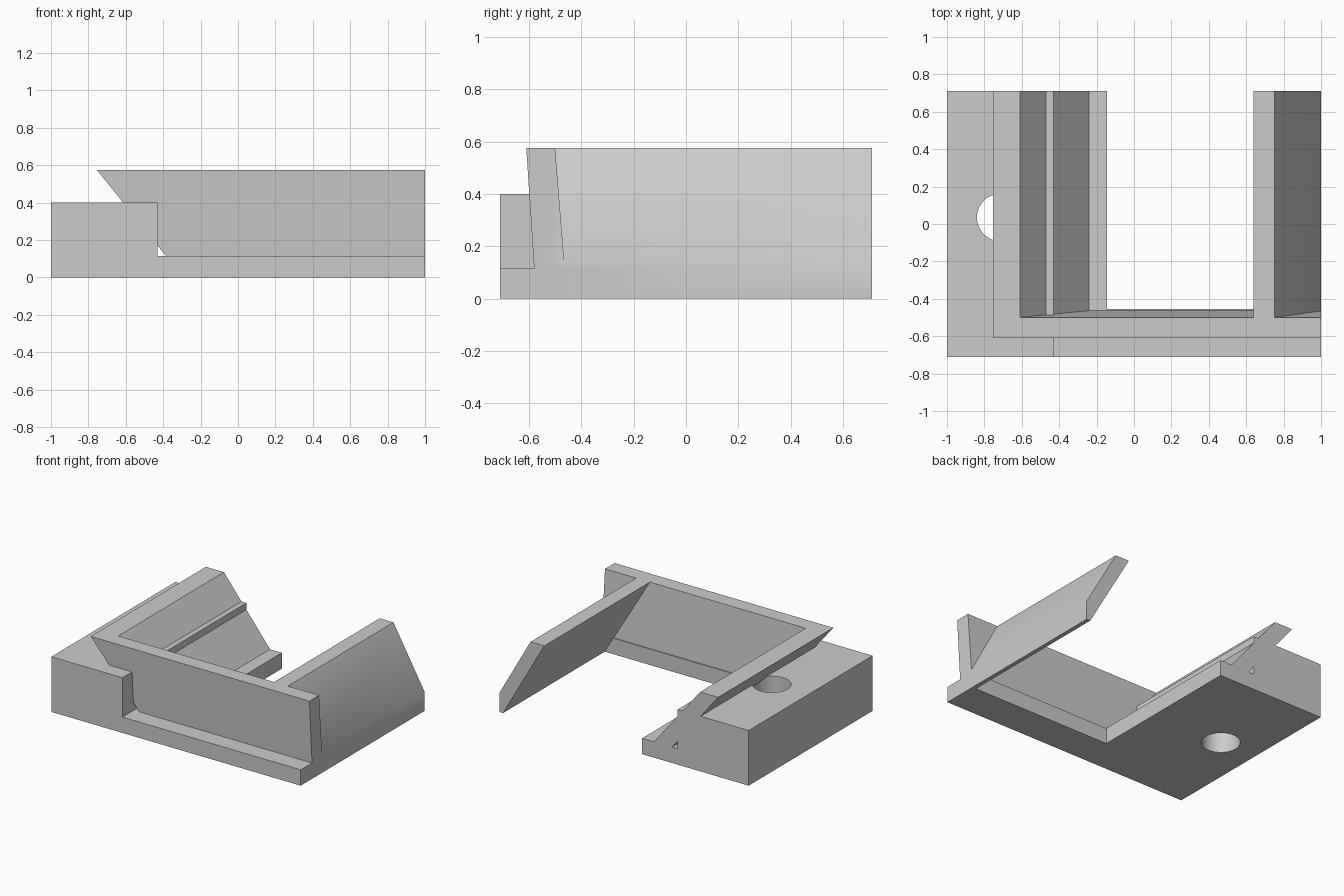
import bpy, bmesh

if "Cube" in bpy.data.objects:
    bpy.data.objects.remove(bpy.data.objects["Cube"])

GREY = bpy.data.materials.new("light grey")
GREY.diffuse_color = (0.6, 0.6, 0.6, 1)
GREY.use_nodes = True
GREY.node_tree.nodes["Principled BSDF"].inputs["Base Color"].default_value = GREY.diffuse_color


def loft(name, ring_a, ring_b):
    """Solid between two matching rings of points."""
    bm = bmesh.new()
    a = [bm.verts.new(p) for p in ring_a]
    b = [bm.verts.new(p) for p in ring_b]
    n = len(a)
    bm.faces.new(a)
    bm.faces.new(b[::-1])
    for i in range(n):
        j = (i + 1) % n
        bm.faces.new((a[j], a[i], b[i], b[j]))
    bmesh.ops.recalc_face_normals(bm, faces=bm.faces[:])
    me = bpy.data.meshes.new(name)
    bm.to_mesh(me)
    bm.free()
    me.materials.append(GREY)
    ob = bpy.data.objects.new(name, me)
    bpy.context.collection.objects.link(ob)
    return ob


def prism(name, profile, y0, y1):
    """Extrude an (x, z) profile along y."""
    return loft(name, [(x, y0, z) for x, z in profile],
                [(x, y1, z) for x, z in profile])


def combine(target, tool, operation):
    bpy.ops.object.select_all(action='DESELECT')
    bpy.context.view_layer.objects.active = target
    target.select_set(True)
    mod = target.modifiers.new("combine", 'BOOLEAN')
    mod.operation = operation
    mod.solver = 'EXACT'
    mod.object = tool
    bpy.ops.object.modifier_apply(modifier=mod.name)
    bpy.data.objects.remove(tool)


TOP, FLOOR, BACK, FRONT = 0.575, 0.115, 0.71, -0.71
SUNK = 0.05      # walls continue a little into the floor
LEAN = 0.37 / (TOP - FLOOR)
shift = LEAN * (TOP - SUNK)

# Tall left block with its low inner ledge
body = prism("bracket_body", [(-1, 0), (-0.145, 0), (-0.145, FLOOR),
                              (-0.43, FLOOR), (-0.43, 0.4), (-1, 0.4)], FRONT, BACK)

# Vertical bolt hole through the block
bpy.ops.mesh.primitive_cylinder_add(vertices=64, radius=0.127, depth=1,
                                    location=(-0.713, 0.035, 0.2))
hole = bpy.context.object
hole.data.materials.append(GREY)
combine(body, hole, 'DIFFERENCE')

# Low strip along the front
strip = prism("front_strip", [(-0.3, 0), (1, 0), (1, FLOOR), (-0.3, FLOOR)], FRONT, -0.455)
combine(body, strip, 'UNION')

# Leaning front plate, its left end slanted like the left wall
yz = [(-0.61, TOP), (-0.5, TOP), (-0.458, SUNK), (-0.576, SUNK)]
plate = loft("front_plate",
             [(-0.755 + LEAN * (TOP - z), y, z) for y, z in yz],
             [(1, y, z) for y, z in yz])
combine(body, plate, 'UNION')

# Slanted left wall, resting on the block corner
left = prism("left_wall", [(-0.755, TOP), (-0.61, TOP),
                           (-0.61 + shift, SUNK), (-0.755 + shift, SUNK)], -0.53, BACK)
combine(body, left, 'UNION')

# Slanted right wall with a short upright foot
right = prism("right_wall", [(0.64, TOP), (0.75, TOP), (1, 0.137), (1, 0), (0.97, 0)],
              -0.53, BACK)
combine(body, right, 'UNION')

bpy.ops.object.select_all(action='DESELECT')
body.select_set(True)
bpy.context.view_layer.objects.active = body
bpy.ops.object.shade_smooth_by_angle()
